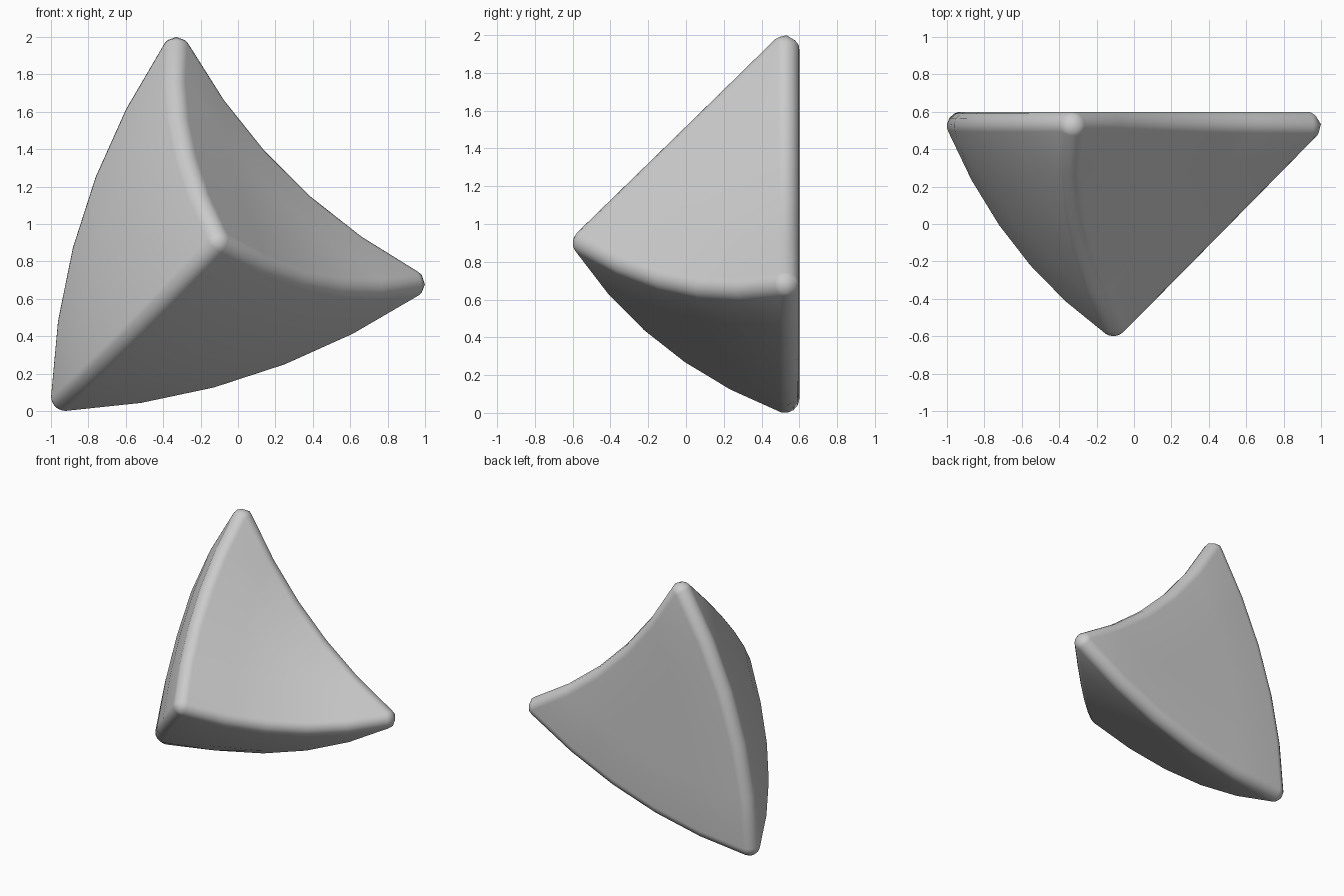
import bpy
import bmesh
from itertools import combinations
from mathutils import Vector

cube = bpy.data.objects.get("Cube")
if cube:
    bpy.data.objects.remove(cube)

RADIUS = 0.075   # rounding of edges and corners
SEGMENTS = 5     # divisions along each curved edge
ROUND = 6        # divisions around each rounding

# Centres of the rounded corners
corner = {
    "top": Vector((-0.33, 0.525, 1.925)),
    "left": Vector((0.925, 0.525, 0.68)),
    "low": Vector((-0.925, 0.525, 0.075)),
    "front": Vector((-0.11, -0.525, 0.9)),
}
# Control point that bows each edge
bow = {
    frozenset(("top", "left")): Vector((0.12, 0.525, 1.12)),
    frozenset(("top", "low")): Vector((-0.885, 0.525, 1.08)),
    frozenset(("low", "left")): Vector((0.08, 0.525, 0.13)),
    frozenset(("top", "front")): Vector((-0.38, 0, 1.41)),
    frozenset(("low", "front")): Vector((-0.645, -0.14, 0.33)),
    frozenset(("left", "front")): Vector((0.41, 0, 0.58)),
}
middle = sum(corner.values(), Vector()) / 4


def patch_point(names, weights):
    """Point and outward normal on the curved triangle between three corners."""
    a, b, c = names
    ab, bc, ca = (bow[frozenset(p)] for p in ((a, b), (b, c), (c, a)))
    u, v, w = weights
    du = u * corner[a] + v * ab + w * ca
    dv = u * ab + v * corner[b] + w * bc
    dw = u * ca + v * bc + w * corner[c]
    normal = (dv - du).cross(dw - du).normalized()
    point = u * du + v * dv + w * dw
    flat = (corner[b] - corner[a]).cross(corner[c] - corner[a])
    if flat.dot(corner[a] - middle) < 0:
        normal = -normal
    return point, normal


def edge_weights(names, start, end, t):
    return [1 - t if n == start else t if n == end else 0 for n in names]


def add_triangle_grid(bm, n, place):
    """Fill a triangle with n rows, placing each vertex by its weights."""
    grid = {(i, j): bm.verts.new(place((1 - (i + j) / n, i / n, j / n)))
            for i in range(n + 1) for j in range(n + 1 - i)}
    for i, j in grid:
        if i + j < n:
            bm.faces.new((grid[i, j], grid[i + 1, j], grid[i, j + 1]))
        if i + j < n - 1:
            bm.faces.new((grid[i + 1, j], grid[i + 1, j + 1], grid[i, j + 1]))


bm = bmesh.new()
sides = list(combinations(corner, 3))

# Four curved sides, pushed out by the rounding radius
for side in sides:
    def place_side(weights):
        point, normal = patch_point(side, weights)
        return point + normal * RADIUS
    add_triangle_grid(bm, SEGMENTS, place_side)

# Six rounded edges, each sweeping between the normals of its two sides
for start, end in combinations(corner, 2):
    first, second = [s for s in sides if start in s and end in s]
    rows = []
    for k in range(SEGMENTS + 1):
        t = k / SEGMENTS
        point, n1 = patch_point(first, edge_weights(first, start, end, t))
        n2 = patch_point(second, edge_weights(second, start, end, t))[1]
        rows.append([bm.verts.new(point + n1.lerp(n2, s / ROUND).normalized() * RADIUS)
                     for s in range(ROUND + 1)])
    for r0, r1 in zip(rows, rows[1:]):
        for s in range(ROUND):
            bm.faces.new((r0[s], r0[s + 1], r1[s + 1], r1[s]))

# Four ball corners, each spanning the normals of three sides
for name, centre in corner.items():
    normals = [patch_point(s, [float(n == name) for n in s])[1]
               for s in sides if name in s]

    def place_ball(weights):
        mixed = sum((n * w for n, w in zip(normals, weights)), Vector())
        return centre + mixed.normalized() * RADIUS
    add_triangle_grid(bm, ROUND, place_ball)

bmesh.ops.remove_doubles(bm, verts=bm.verts, dist=0.0005)
bmesh.ops.recalc_face_normals(bm, faces=bm.faces)
mesh = bpy.data.meshes.new("rounded_wedge")
bm.to_mesh(mesh)
bm.free()

wedge = bpy.data.objects.new("rounded_wedge", mesh)
bpy.context.collection.objects.link(wedge)

# Plain grey surface
grey = bpy.data.materials.new("plain_grey")
grey.use_nodes = True
colour = (0.6, 0.6, 0.6, 1)
grey.diffuse_color = colour
grey.node_tree.nodes["Principled BSDF"].inputs["Base Color"].default_value = colour
mesh.materials.append(grey)

bpy.ops.object.select_all(action="DESELECT")
wedge.select_set(True)
bpy.context.view_layer.objects.active = wedge
bpy.ops.object.shade_smooth_by_angle(angle=0.6)
